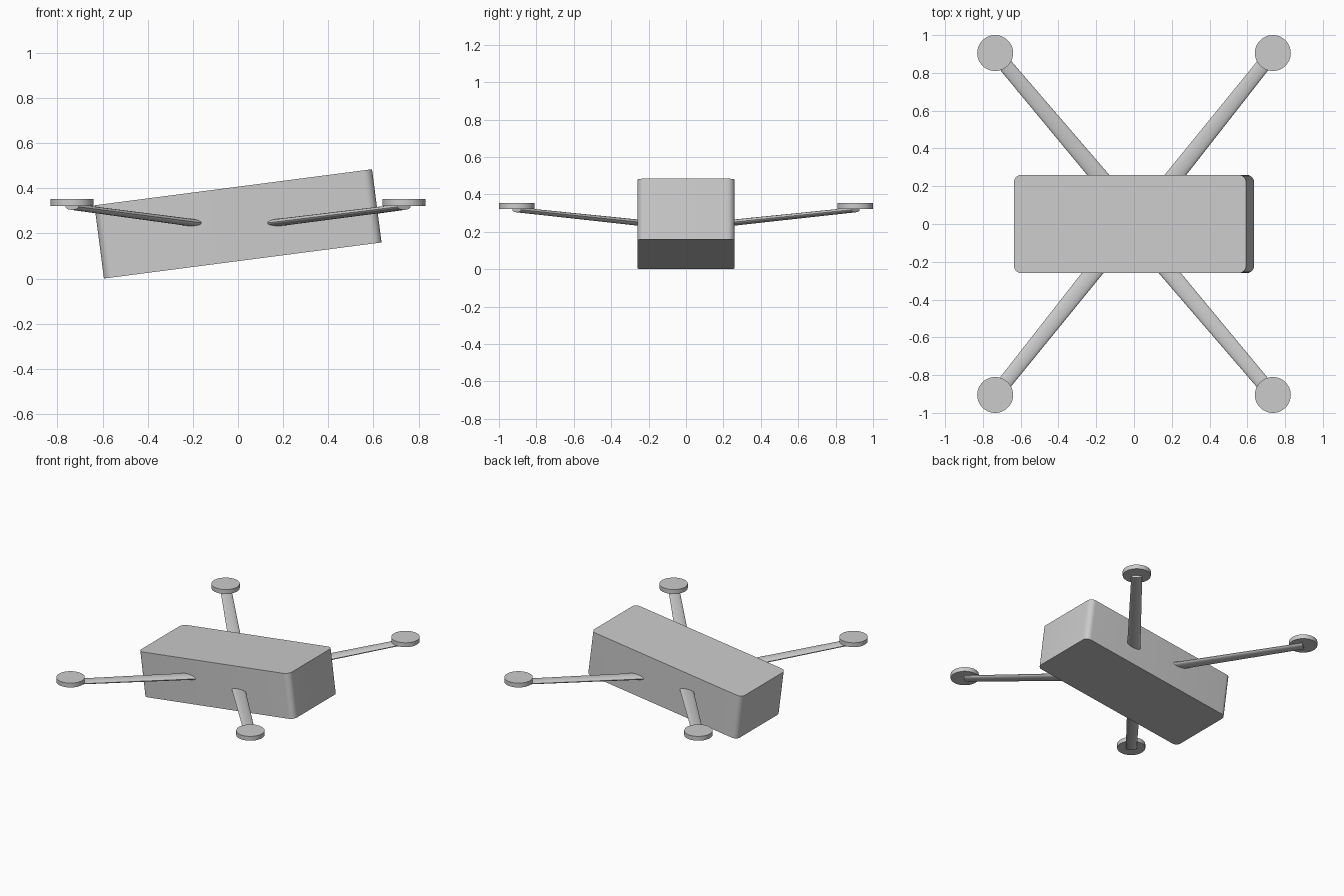
import bpy
import bmesh
from math import radians
from mathutils import Matrix, Vector

cube = bpy.data.objects.get("Cube")
if cube:
    bpy.data.objects.remove(cube, do_unlink=True)

grey = bpy.data.materials.new("plain grey")
grey.use_nodes = True
colour = (0.6, 0.6, 0.6, 1)
grey.diffuse_color = colour
grey.node_tree.nodes["Principled BSDF"].inputs["Base Color"].default_value = colour


def finish(name, bm):
    """Turn a bmesh into a grey object with smooth sides and sharp edges."""
    bmesh.ops.recalc_face_normals(bm, faces=bm.faces)
    mesh = bpy.data.meshes.new(name)
    bm.to_mesh(mesh)
    bm.free()
    mesh.materials.append(grey)
    obj = bpy.data.objects.new(name, mesh)
    bpy.context.collection.objects.link(obj)
    bpy.ops.object.select_all(action="DESELECT")
    obj.select_set(True)
    bpy.context.view_layer.objects.active = obj
    bpy.ops.object.shade_smooth_by_angle(angle=radians(35))
    return obj


# Body: tilted box with rounded upright edges
bm = bmesh.new()
bmesh.ops.create_cube(bm, size=1, matrix=Matrix.Diagonal((1.24, 0.52, 0.327, 1)))
upright = [e for e in bm.edges if abs(e.verts[0].co.z - e.verts[1].co.z) > 0.1]
bmesh.ops.bevel(bm, geom=upright, offset=0.04, segments=8, profile=0.5, affect="EDGES")
bm.transform(Matrix.Translation((0, 0, 0.2425)) @ Matrix.Rotation(radians(-7.4), 4, "Y"))
finish("body", bm)


def make_arm(name, start, end):
    """Flat oval rod that narrows toward its outer end."""
    axis = end - start
    side = axis.cross(Vector((0, 0, 1))).normalized()
    up = side.cross(axis).normalized()
    bm = bmesh.new()
    bmesh.ops.create_cone(bm, cap_ends=True, segments=24, radius1=0.047,
                          radius2=0.037, depth=axis.length)
    bm.transform(Matrix.Diagonal((1, 0.36, 1, 1)))
    frame = Matrix((side, up, axis.normalized())).transposed().to_4x4()
    bm.transform(Matrix.Translation((start + end) / 2) @ frame)
    finish(name, bm)


# Four arms, each with a round pad on its end
for sx, side in ((1, "left"), (-1, "right")):
    for sy, place in ((-1, "front"), (1, "back")):
        root_x = 0.22 if sx * sy > 0 else 0.19
        root = Vector((sx * root_x, sy * 0.26, 0.25))
        tip = Vector((sx * 0.735, sy * 0.905, 0.318))
        make_arm(f"{place}_{side}_arm", root.lerp(tip, -0.25), tip)

        bm = bmesh.new()
        bmesh.ops.create_cone(bm, cap_ends=True, segments=48, radius1=0.095,
                              radius2=0.095, depth=0.032)
        bm.transform(Matrix.Translation((sx * 0.735, sy * 0.905, 0.337)))
        finish(f"{place}_{side}_pad", bm)
